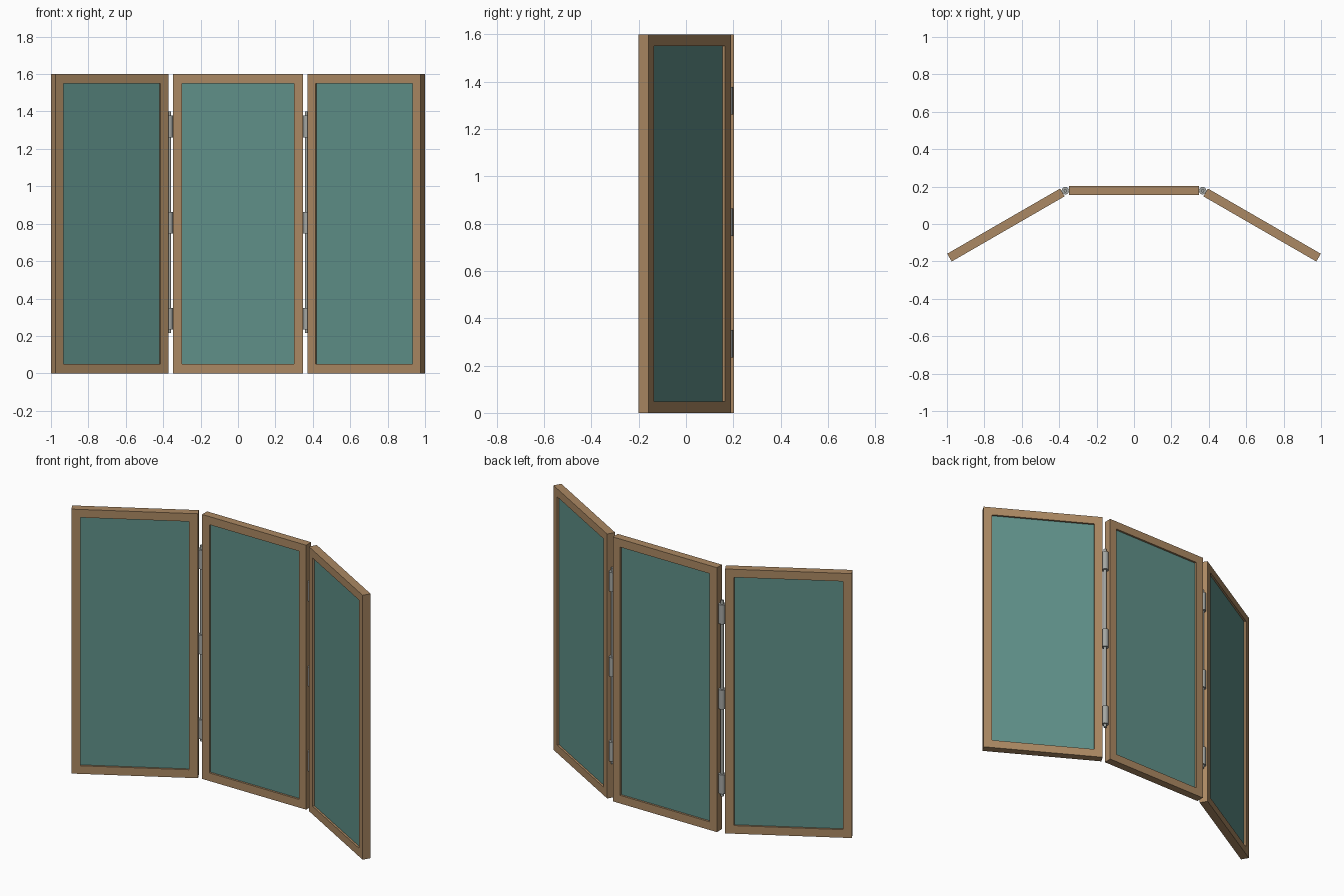
import bpy, bmesh, math
from mathutils import Matrix

if "Cube" in bpy.data.objects:
    bpy.data.objects.remove(bpy.data.objects["Cube"], do_unlink=True)

WIDTH, HEIGHT, DEPTH = 0.697, 1.6, 0.048   # one screen panel
BORDER, RECESS = 0.049, 0.012              # frame bar width, panel inset
HINGE_X, HINGE_Y, GAP = 0.367, 0.178, 0.0185
FOLD = math.radians(30)


def material(name, rgb):
    mat = bpy.data.materials.new(name)
    mat.use_nodes = True
    mat.diffuse_color = (*rgb, 1)
    mat.node_tree.nodes["Principled BSDF"].inputs["Base Color"].default_value = (*rgb, 1)
    return mat


wood = material("tan_wood", (0.41, 0.25, 0.125))
cloth = material("teal_cloth", (0.115, 0.28, 0.25))
metal = material("grey_metal", (0.37, 0.38, 0.36))


def finish(bm, name, mat, matrix=Matrix()):
    bmesh.ops.recalc_face_normals(bm, faces=bm.faces)
    mesh = bpy.data.meshes.new(name)
    bm.to_mesh(mesh)
    bm.free()
    mesh.materials.append(mat)
    obj = bpy.data.objects.new(name, mesh)
    bpy.context.collection.objects.link(obj)
    obj.matrix_world = matrix
    return obj


def frame(name, matrix):
    # Rectangular ring: outer and inner loops on both faces, joined all round
    bm = bmesh.new()

    def loop(inset, y):
        x0, x1, z0, z1 = inset, WIDTH - inset, inset, HEIGHT - inset
        return [bm.verts.new((x, y, z)) for x, z in ((x0, z0), (x1, z0), (x1, z1), (x0, z1))]

    h = DEPTH / 2
    loops = [loop(0, -h), loop(0, h), loop(BORDER, h), loop(BORDER, -h)]
    for a, b in zip(loops, loops[1:] + loops[:1]):
        for i in range(4):
            j = (i + 1) % 4
            bm.faces.new((a[i], a[j], b[j], b[i]))
    finish(bm, name, wood, matrix)


def infill(name, matrix):
    bm = bmesh.new()
    bmesh.ops.create_cube(bm, size=1)
    bmesh.ops.scale(bm, verts=bm.verts, vec=(WIDTH - 2 * BORDER, DEPTH - 2 * RECESS, HEIGHT - 2 * BORDER))
    bmesh.ops.translate(bm, verts=bm.verts, vec=(WIDTH / 2, 0, HEIGHT / 2))
    finish(bm, name, cloth, matrix)


def cylinder(name, radius, z0, z1, x):
    bm = bmesh.new()
    bmesh.ops.create_cone(bm, cap_ends=True, segments=16, radius1=radius, radius2=radius, depth=z1 - z0)
    obj = finish(bm, name, metal, Matrix.Translation((x, HINGE_Y, (z0 + z1) / 2)))
    bpy.context.view_layer.objects.active = obj
    obj.select_set(True)
    bpy.ops.object.shade_smooth_by_angle(angle=math.radians(35))
    obj.select_set(False)


bpy.ops.object.select_all(action='DESELECT')

# Panels: each runs along local x from its hinge, wings swing toward the front
offset = Matrix.Translation((GAP, 0, 0))
placements = {
    "centre": Matrix.Translation((-WIDTH / 2, HINGE_Y, 0)),
    "left": Matrix.Translation((HINGE_X, HINGE_Y, 0)) @ Matrix.Rotation(-FOLD, 4, 'Z') @ offset,
    "right": Matrix.Translation((-HINGE_X, HINGE_Y, 0)) @ Matrix.Rotation(math.pi + FOLD, 4, 'Z') @ offset,
}
for side, matrix in placements.items():
    frame(side + "_frame", matrix)
    infill(side + "_panel", matrix)

# Hinges: a long pin with three knuckles on each side
for side, x in (("left", HINGE_X), ("right", -HINGE_X)):
    cylinder(side + "_hinge_pin", 0.009, 0.215, 1.4, x)
    for label, z in (("lower", 0.292), ("middle", 0.805), ("upper", 1.32)):
        cylinder(f"{side}_{label}_hinge_knuckle", 0.02, z - 0.058, z + 0.058, x)
